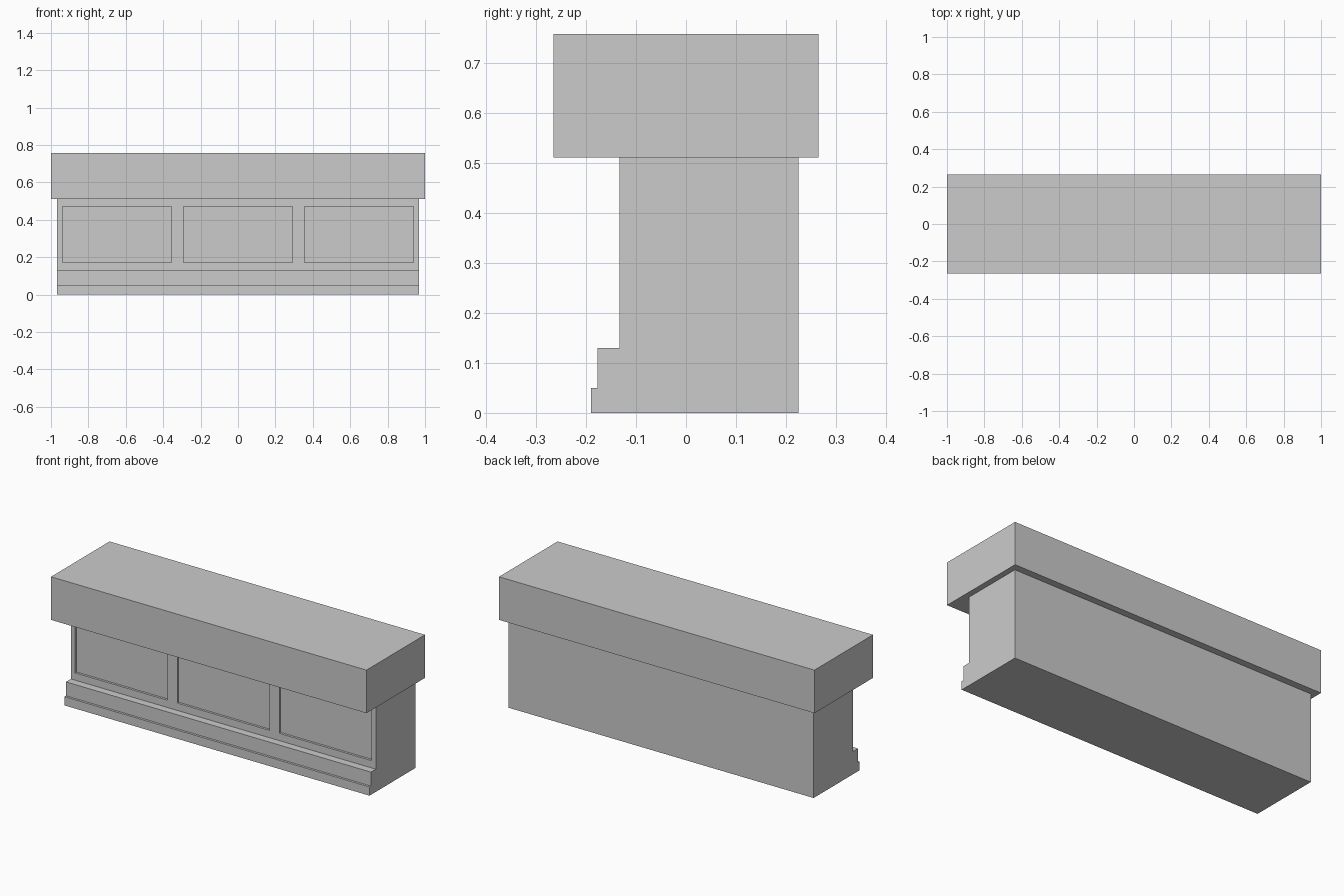
import bpy, bmesh

if "Cube" in bpy.data.objects:
    bpy.data.objects.remove(bpy.data.objects["Cube"])


def box(name, x, y, z):
    """Box from (min, max) ranges on each axis."""
    bm = bmesh.new()
    bmesh.ops.create_cube(bm, size=1)
    for v in bm.verts:
        v.co = [r[0] if c < 0 else r[1] for c, r in zip(v.co, (x, y, z))]
    return link(name, bm)


def link(name, bm):
    mesh = bpy.data.meshes.new(name)
    bm.to_mesh(mesh)
    bm.free()
    obj = bpy.data.objects.new(name, mesh)
    bpy.context.collection.objects.link(obj)
    return obj


# counter body: stepped side profile (y, z) extruded along x
profile = [(-0.19, 0), (0.225, 0), (0.225, 0.51), (-0.133, 0.51),
           (-0.133, 0.13), (-0.177, 0.13), (-0.177, 0.05), (-0.19, 0.05)]
bm = bmesh.new()
face = bm.faces.new([bm.verts.new((-0.967, y, z)) for y, z in profile])
ext = bmesh.ops.extrude_face_region(bm, geom=[face])
bmesh.ops.translate(bm, vec=(1.934, 0, 0),
                    verts=[g for g in ext["geom"] if isinstance(g, bmesh.types.BMVert)])
bmesh.ops.recalc_face_normals(bm, faces=bm.faces)
body = link("counter_body", bm)

# three shallow recessed front panels
for i in (-1, 0, 1):
    cx = i * 0.647
    cutter = box(f"panel_cutter_{i + 2}", (cx - 0.292, cx + 0.292), (-0.16, -0.12), (0.172, 0.47))
    cutter.hide_render = True
    cutter.hide_set(True)
    cut = body.modifiers.new(f"panel_recess_{i + 2}", 'BOOLEAN')
    cut.operation = 'DIFFERENCE'
    cut.solver = 'EXACT'
    cut.object = cutter

# thick overhanging top
box("counter_top", (-1, 1), (-0.265, 0.265), (0.51, 0.757))
